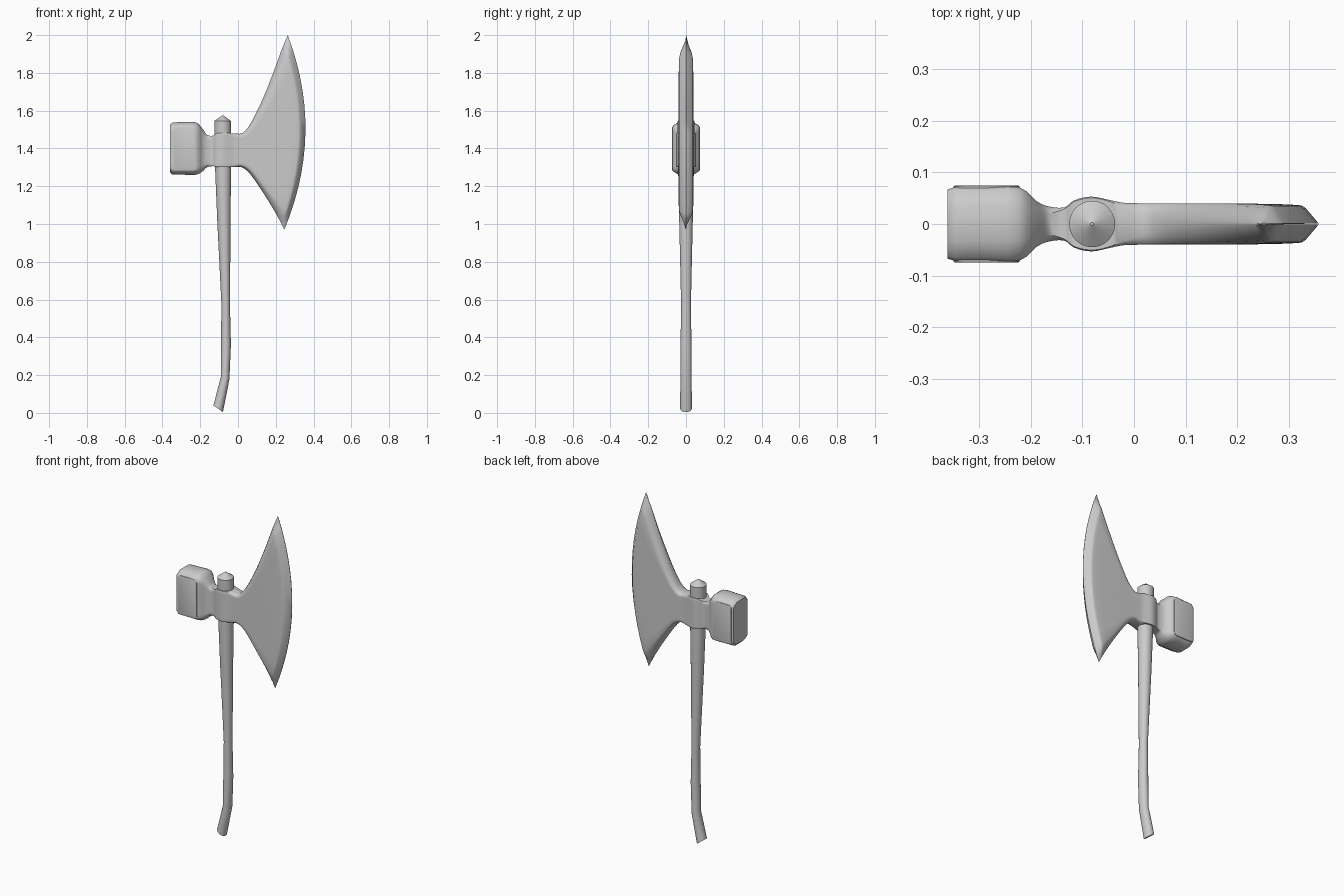
import bpy, bmesh, math

if "Cube" in bpy.data.objects:
    bpy.data.objects.remove(bpy.data.objects["Cube"])

steel = bpy.data.materials.new("grey metal")
steel.diffuse_color = (0.6, 0.6, 0.6, 1)
steel.use_nodes = True
steel.node_tree.nodes["Principled BSDF"].inputs["Base Color"].default_value = steel.diffuse_color


def make(name, rings, angle=35):
    """Loft closed rings of points into a capped solid."""
    bm = bmesh.new()
    loops = [[bm.verts.new(p) for p in r] for r in rings]
    n = len(loops[0])
    for a, b in zip(loops, loops[1:]):
        for i in range(n):
            j = (i + 1) % n
            bm.faces.new((a[i], a[j], b[j], b[i]))
    bm.faces.new(loops[0])
    bm.faces.new(loops[-1])
    bmesh.ops.recalc_face_normals(bm, faces=bm.faces)
    me = bpy.data.meshes.new(name)
    bm.to_mesh(me)
    bm.free()
    me.materials.append(steel)
    ob = bpy.data.objects.new(name, me)
    bpy.context.collection.objects.link(ob)
    bpy.ops.object.select_all(action='DESELECT')
    ob.select_set(True)
    bpy.context.view_layer.objects.active = ob
    bpy.ops.object.shade_smooth_by_angle(angle=math.radians(angle))
    return ob


def catmull(a, b, c, d, t):
    return [0.5 * (2*q + (r-p)*t + (2*p-5*q+4*r-s)*t*t + (3*q-p-3*r+s)*t**3)
            for p, q, r, s in zip(a, b, c, d)]


# handle: centre x, z, radius x, radius y, slope of the ring
handle = [(-.105, .022, .025, .031, -.018), (-.068, .185, .0225, .030, -.008),
          (-.064, .36, .0265, .029, 0), (-.065, .57, .0225, .026, 0),
          (-.070, .80, .029, .031, 0), (-.075, 1.02, .035, .036, 0),
          (-.079, 1.3, .0425, .042, 0), (-.081, 1.545, .0445, .045, 0),
          (-.081, 1.575, .003, .003, 0)]
rings = []
for cx, z, rx, ry, sl in handle:
    angs = [2 * math.pi * i / 24 for i in range(24)]
    rings.append([(cx + rx*math.cos(a), ry*math.sin(a), z + sl*math.cos(a)) for a in angs])
make("handle", rings)

# head stations: lower x, lower z, upper x, upper z, bulge, half thickness, rim ratio, rim width
head = [(-.360, 1.275, -.360, 1.525, 0, .067, .50, .2),
        (-.347, 1.262, -.347, 1.537, 0, .071, .45, .2),
        (-.290, 1.261, -.290, 1.539, 0, .071, .45, .2),
        (-.222, 1.261, -.222, 1.538, 0, .071, .45, .2),
        (-.188, 1.278, -.188, 1.505, 0, .044, .50, .2),
        (-.165, 1.300, -.165, 1.473, 0, .034, .60, .2),
        (-.135, 1.306, -.135, 1.467, 0, .032, .90, .1),
        (-.115, 1.303, -.115, 1.479, 0, .046, .95, .06),
        (-.083, 1.301, -.083, 1.481, 0, .053, .95, .06),
        (-.050, 1.301, -.050, 1.481, 0, .047, .95, .06),
        (-.020, 1.301, -.020, 1.480, 0, .041, .80, .1),
        (.020, 1.300, .025, 1.482, .003, .040, .50, .15),
        (.065, 1.264, .068, 1.535, .02, .040, .30, .16),
        (.140, 1.155, .130, 1.660, .03, .040, .20, .14),
        (.195, 1.065, .190, 1.810, .055, .039, .12, .14),
        (.223, 1.014, .232, 1.925, .083, .037, .08, .14),
        (.234, .992, .249, 1.967, .090, .031, .06, .16),
        (.245, .970, .263, 2.000, .103, .001, .90, .16)]
stations = []
for i in range(len(head) - 1):
    a, d = head[max(i-1, 0)], head[min(i+2, len(head)-1)]
    steps = 1 if i in (0, len(head) - 2) else 3
    stations += [catmull(a, head[i], head[i+1], d, k / steps) for k in range(steps)]
stations.append(head[-1])

rings = []
for lx, lz, ux, uz, bulge, half, rim, width in stations:
    inner = 1 - width
    up = [-1, -1 + width*.3, -1 + width*.65] + [inner * k / 6 for k in range(-6, 7)] \
        + [1 - width*.65, 1 - width*.3, 1]
    side = []
    for s in up:
        f = min(1, (1 - abs(s)) / width)
        y = half * (rim + (1 - rim) * math.sin(f * math.pi / 2))
        m = (s + 1) / 2
        side.append((lx + (ux-lx)*m + bulge*(1-s*s), y, lz + (uz-lz)*m))
    rings.append(side + [(x, -y, z) for x, y, z in reversed(side)])
make("axe_head", rings, 40)

# raised cheek plates on both sides of the hammer
for sgn, label in ((-1, "front"), (1, "back")):
    rings = []
    for y, inset in ((.066, 0), (.073, 0), (.0745, .004)):
        hx, hz, r = .064 - inset, .116 - inset, .018
        ring = []
        for k, (sx, sz) in enumerate(((1, 1), (-1, 1), (-1, -1), (1, -1))):
            for q in range(4):
                a = math.pi / 2 * (k + q / 3)
                ring.append((-.285 + sx*(hx-r) + r*math.cos(a), sgn*y,
                             1.398 + sz*(hz-r) + r*math.sin(a)))
        rings.append(ring)
    make("hammer_cheek_" + label, rings, 30)
